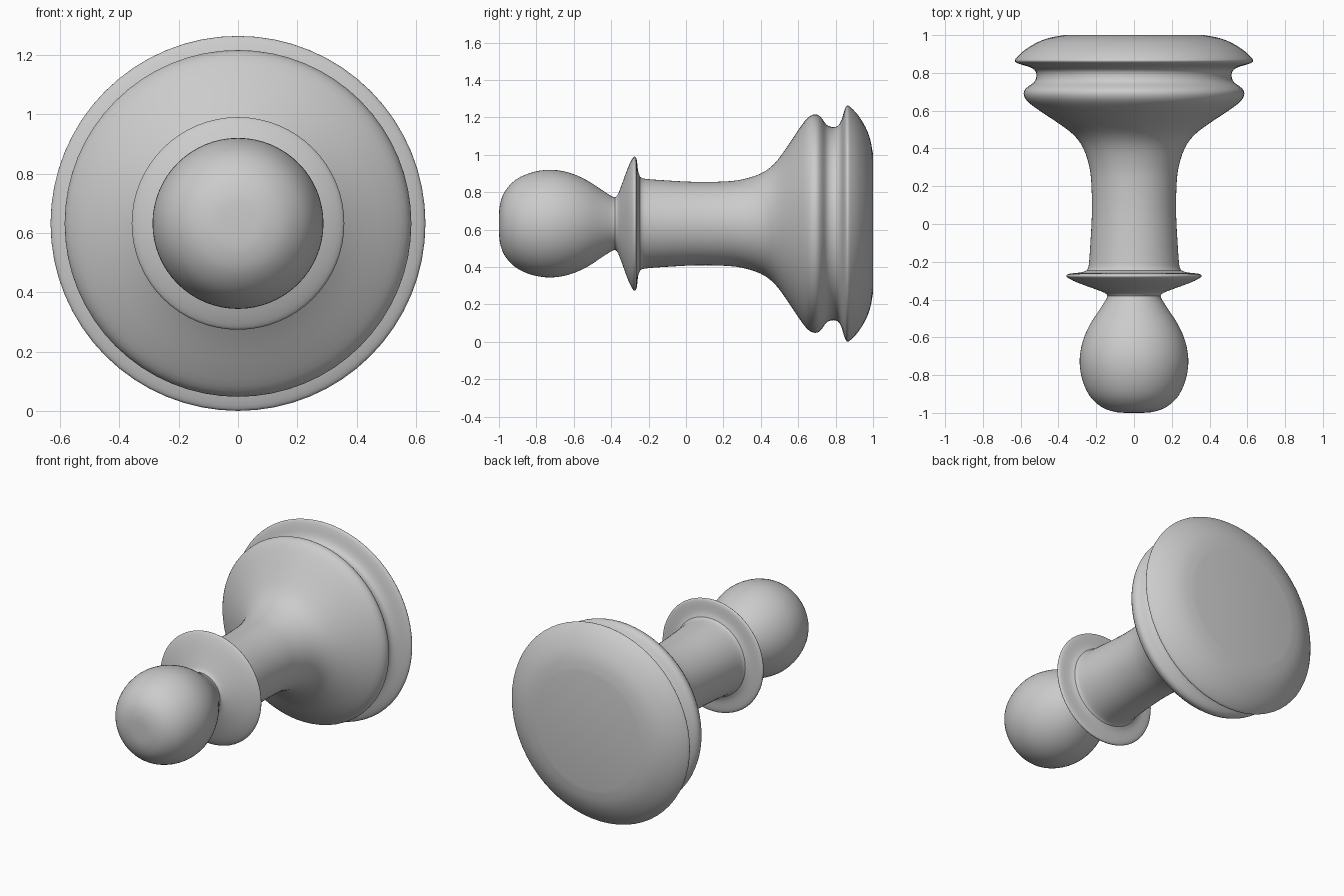
import bpy, bmesh, math
from mathutils import Vector

if "Cube" in bpy.data.objects:
    bpy.data.objects.remove(bpy.data.objects["Cube"])

AXIS_Z = 0.632   # height of the lathe axis, which runs along y
SIDES = 64
STEPS = 3


def smooth_profile(points):
    """Catmull-Rom curve through (y, radius) points."""
    p = [Vector(q) for q in points]
    p = [2 * p[0] - p[1]] + p + [2 * p[-1] - p[-2]]
    out = []
    for a, b, c, d in zip(p, p[1:], p[2:], p[3:]):
        for i in range(STEPS):
            t = i / STEPS
            out.append(0.5 * (2 * b + (c - a) * t + (2 * a - 5 * b + 4 * c - d) * t * t
                              + (3 * b - a - 3 * c + d) * t ** 3))
    return out + [p[-2]]


def lathe(name, points, cap_start=False, cap_end=False):
    """Revolve a profile about the y axis, optionally closing its ends."""
    bm = bmesh.new()
    rings = []
    for y, r in smooth_profile(points):
        rings.append([bm.verts.new((r * math.cos(2 * math.pi * k / SIDES), y,
                                    AXIS_Z + r * math.sin(2 * math.pi * k / SIDES)))
                      for k in range(SIDES)])
    for a, b in zip(rings, rings[1:]):
        for k in range(SIDES):
            n = (k + 1) % SIDES
            bm.faces.new((a[k], b[k], b[n], a[n]))
    if cap_start:
        bm.faces.new(rings[0])
    if cap_end:
        bm.faces.new(rings[-1][::-1])
    mesh = bpy.data.meshes.new(name)
    bm.to_mesh(mesh)
    bm.free()
    obj = bpy.data.objects.new(name, mesh)
    bpy.context.collection.objects.link(obj)
    bpy.ops.object.select_all(action='DESELECT')
    obj.select_set(True)
    bpy.context.view_layer.objects.active = obj
    bpy.ops.object.shade_smooth_by_angle(angle=math.radians(40))
    return obj


# Bulb-shaped head, tapering to the neck
lathe("head", [(-1.0, 0.04), (-0.995, 0.10), (-0.97, 0.17), (-0.91, 0.235), (-0.82, 0.275),
               (-0.72, 0.288), (-0.62, 0.271), (-0.53, 0.232), (-0.45, 0.18),
               (-0.40, 0.148), (-0.38, 0.14)], cap_start=True)

# Thin collar disc
lathe("collar", [(-0.38, 0.14), (-0.365, 0.155), (-0.345, 0.205), (-0.31, 0.30), (-0.285, 0.35),
                 (-0.272, 0.357), (-0.263, 0.34), (-0.256, 0.28), (-0.245, 0.25)])

# Stem flaring into the grooved base
lathe("stem_and_base", [(-0.245, 0.25), (-0.22, 0.24), (-0.12, 0.232), (0.05, 0.223), (0.2, 0.225),
                        (0.3, 0.236), (0.4, 0.268), (0.47, 0.318), (0.53, 0.395), (0.6, 0.50),
                        (0.65, 0.565), (0.69, 0.584), (0.72, 0.570), (0.75, 0.530), (0.78, 0.517),
                        (0.81, 0.522), (0.83, 0.55), (0.845, 0.60), (0.86, 0.63), (0.88, 0.622),
                        (0.92, 0.58), (0.96, 0.515), (0.985, 0.45), (1.0, 0.37)], cap_end=True)
